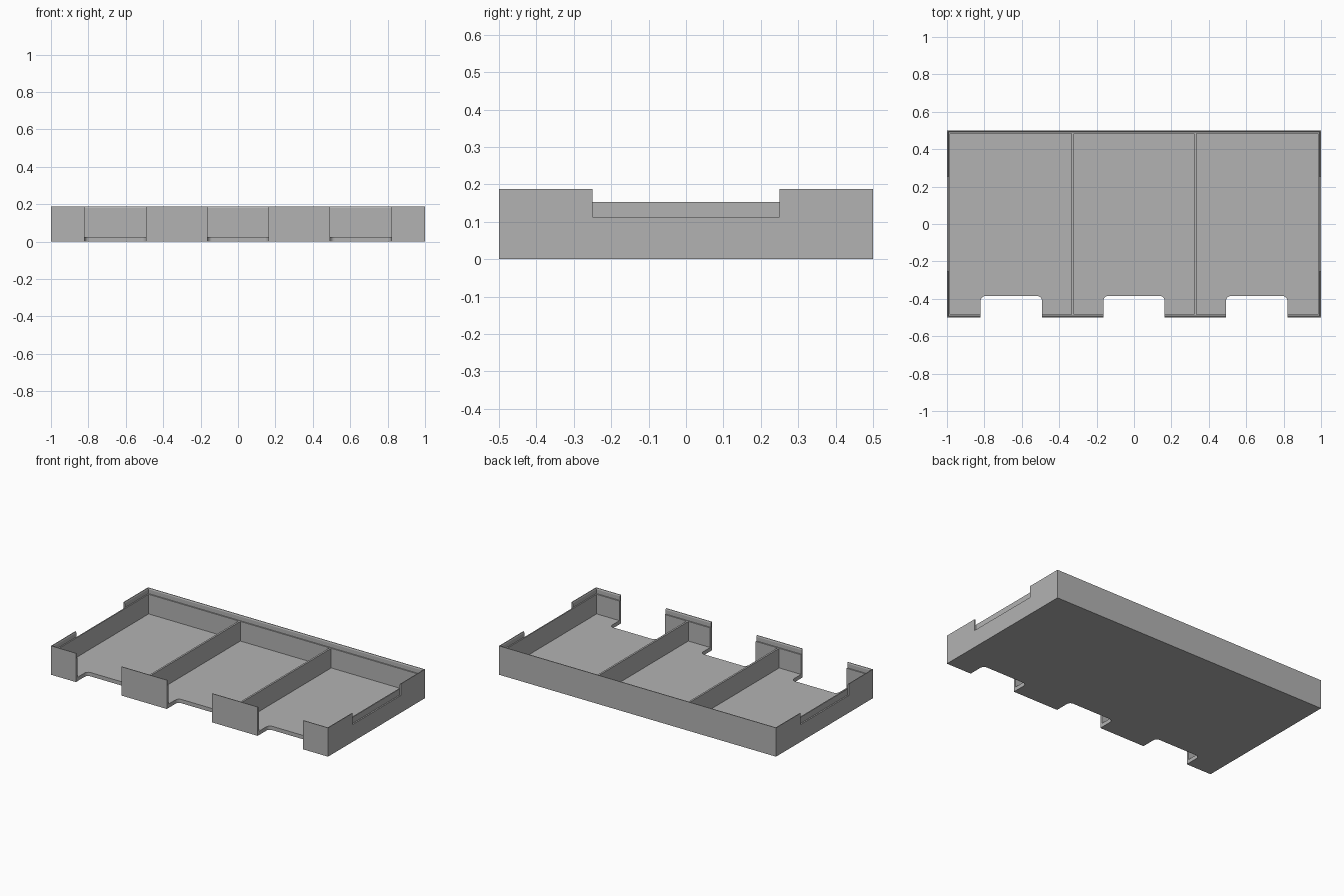
import bpy, bmesh, math

if "Cube" in bpy.data.objects:
    bpy.data.objects.remove(bpy.data.objects["Cube"], do_unlink=True)

WIDTH, DEPTH, HEIGHT = 2.0, 1.0, 0.188
WALL, LIP, FLOOR, LEDGE = 0.016, 0.008, 0.025, 0.153

grey = bpy.data.materials.new("plain grey")
grey.use_nodes = True
colour = (0.45, 0.45, 0.45, 1)
grey.diffuse_color = colour
grey.node_tree.nodes["Principled BSDF"].inputs["Base Color"].default_value = colour


def loft(name, rings):
    """Solid through matching rings of points, capped at both ends."""
    bm = bmesh.new()
    loops = [[bm.verts.new(p) for p in ring] for ring in rings]
    n = len(loops[0])
    for low, high in zip(loops, loops[1:]):
        for i in range(n):
            j = (i + 1) % n
            bm.faces.new((low[i], low[j], high[j], high[i]))
    bm.faces.new(loops[0][::-1])
    bm.faces.new(loops[-1])
    bmesh.ops.recalc_face_normals(bm, faces=bm.faces)
    mesh = bpy.data.meshes.new(name)
    bm.to_mesh(mesh)
    bm.free()
    mesh.materials.append(grey)
    obj = bpy.data.objects.new(name, mesh)
    bpy.context.collection.objects.link(obj)
    return obj


def prism(name, outline, z0, z1):
    return loft(name, [[(x, y, z) for x, y in outline] for z in (z0, z1)])


def rectangle(x0, x1, y0, y1):
    return [(x0, y0), (x1, y0), (x1, y1), (x0, y1)]


def inset_ring(inset, z):
    x, y = WIDTH / 2 - inset, DEPTH / 2 - inset
    return [(px, py, z) for px, py in rectangle(-x, x, -y, y)]


def cut(body, cutter):
    mod = body.modifiers.new(cutter.name, "BOOLEAN")
    mod.operation, mod.solver, mod.object = "DIFFERENCE", "EXACT", cutter
    bpy.context.view_layer.objects.active = body
    bpy.ops.object.modifier_apply(modifier=mod.name)
    bpy.data.objects.remove(cutter, do_unlink=True)


# Tray body with a stepped hollow and a thin rim
tray = loft("tray", [inset_ring(0, 0), inset_ring(0, HEIGHT)])
cut(tray, loft("hollow", [inset_ring(WALL, FLOOR), inset_ring(WALL, LEDGE),
                          inset_ring(LIP, LEDGE), inset_ring(LIP, 0.18),
                          inset_ring(LIP / 2, HEIGHT + 0.002)]))

# Grip recesses in the outer skin of both side walls
for side in (-1, 1):
    xs = sorted((side * (WIDTH / 2 - LIP - 0.001), side * 1.1))
    cut(tray, prism("side_recess", rectangle(*xs, -0.25, 0.25), 0.113, 0.3))

# Finger openings along the front, with rounded inner corners
HALF, BACK, RADIUS = 0.164, -0.385, 0.026
for centre in (-0.656, 0, 0.656):
    outline = [(centre - HALF, -0.6), (centre + HALF, -0.6)]
    for side, start in ((1, 0), (-1, 90)):
        for step in range(7):
            a = math.radians(start + step * 15)
            outline.append((centre + side * (HALF - RADIUS) + RADIUS * math.cos(a),
                            BACK - RADIUS + RADIUS * math.sin(a)))
    cut(tray, prism("finger_opening", outline, -0.1, 0.3))

# Two partitions between the three compartments
for name, x in (("right_divider", -0.328), ("left_divider", 0.328)):
    y = DEPTH / 2 - WALL
    prism(name, rectangle(x - 0.006, x + 0.006, -y, y), FLOOR - 0.005, LEDGE)
